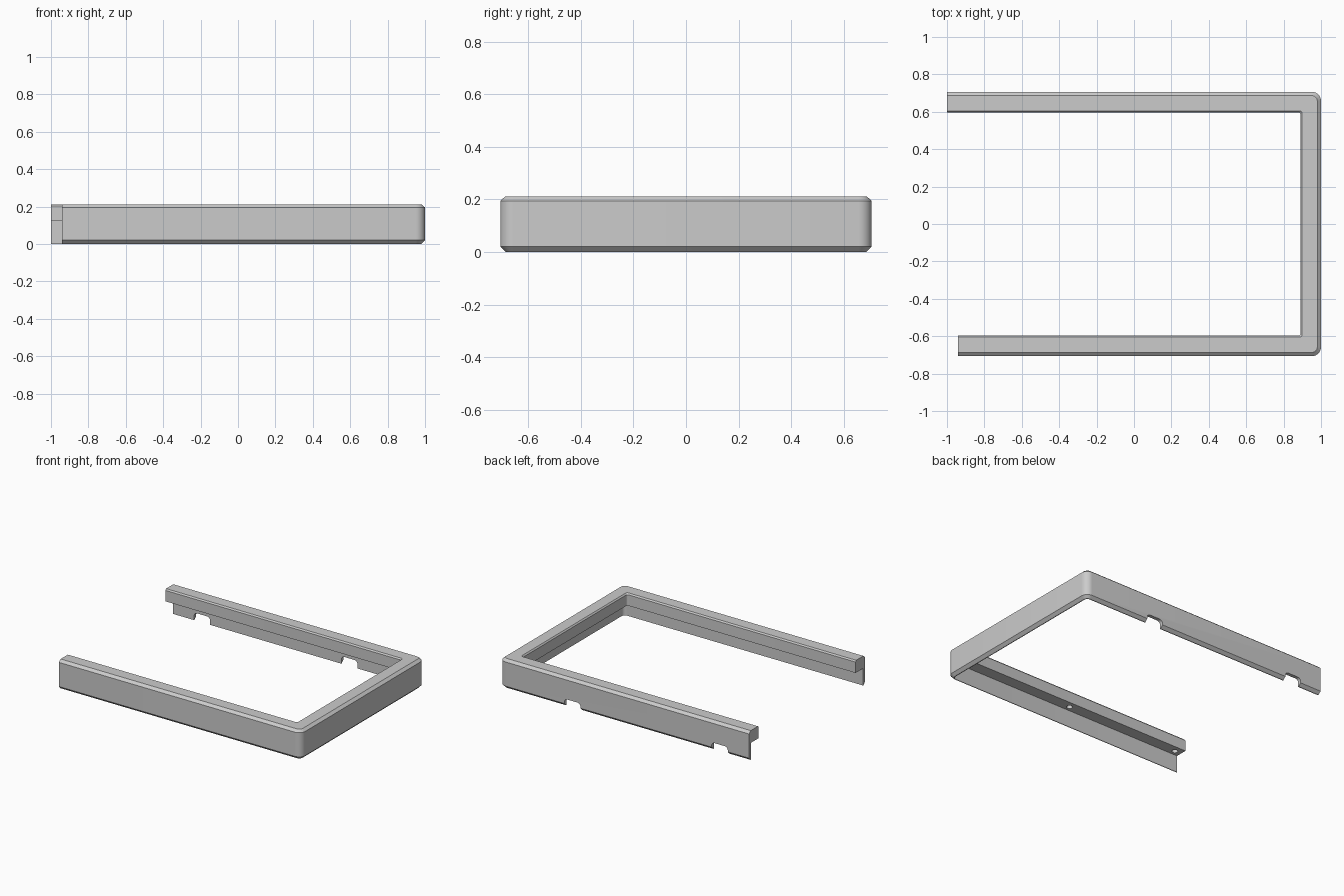
import bpy, bmesh, math
from mathutils import Matrix, Vector

if "Cube" in bpy.data.objects:
    bpy.data.objects.remove(bpy.data.objects["Cube"], do_unlink=True)

HALF_Y = 0.707        # half depth of the frame
CORNER = 0.05         # outer corner radius
STEPS = 8             # segments per rounded corner
FRONT_END, BACK_END = -0.94, -1.0

# Cross-section of the rail: (distance in from the outer face, height)
PROFILE = [(0.0, 0.02), (0.0, 0.195), (0.02, 0.212), (0.102, 0.212),
           (0.11, 0.202), (0.11, 0.123), (0.025, 0.123), (0.025, 0.0), (0.02, 0.0)]

grey = bpy.data.materials.new("plain grey")
grey.use_nodes = True
grey.diffuse_color = (0.6, 0.6, 0.6, 1)
grey.node_tree.nodes["Principled BSDF"].inputs["Base Color"].default_value = (0.6, 0.6, 0.6, 1)


def path(d):
    """Plan path of one profile point, from the front end round to the back end."""
    r = max(CORNER - d, 0.012)
    cx, cy = 1 - d - r, HALF_Y - d - r
    pts = [(FRONT_END, d - HALF_Y)]
    for side in (-1, 1):
        for i in range(STEPS + 1):
            t = math.radians(90 * i / STEPS)
            a = t - math.pi / 2 if side < 0 else t
            pts.append((cx + r * math.cos(a), side * cy + r * math.sin(a)))
    return pts + [(BACK_END, HALF_Y - d)]


def new_object(name, bm):
    bmesh.ops.recalc_face_normals(bm, faces=bm.faces)
    mesh = bpy.data.meshes.new(name)
    bm.to_mesh(mesh)
    bm.free()
    mesh.materials.append(grey)
    obj = bpy.data.objects.new(name, mesh)
    bpy.context.collection.objects.link(obj)
    return obj


# Rail swept round the three sides, with closed ends
bm = bmesh.new()
rows = [[bm.verts.new((x, y, z)) for x, y in path(d)] for d, z in PROFILE]
for a, b in zip(rows, rows[1:] + rows[:1]):
    for i in range(len(a) - 1):
        bm.faces.new((a[i], a[i + 1], b[i + 1], b[i]))
for end in (0, -1):
    bm.faces.new([row[end] for row in rows])
frame = new_object("frame_rail", bm)


def cut(cutter):
    """Subtract a cutter from the rail, then discard it."""
    cutter.hide_render = True
    mod = frame.modifiers.new("cut", 'BOOLEAN')
    mod.operation, mod.solver, mod.object = 'DIFFERENCE', 'EXACT', cutter
    bpy.ops.object.select_all(action='DESELECT')
    bpy.context.view_layer.objects.active = frame
    frame.select_set(True)
    bpy.ops.object.modifier_apply(modifier=mod.name)
    bpy.data.objects.remove(cutter, do_unlink=True)


# Cable notches with rounded tops in the lower edge of the back wall
for x in (-0.765, 0.415):
    w, top, r = 0.065, 0.055, 0.025
    outline = [(x - w, -0.05), (x + w, -0.05)]
    for cx, start in ((x + w - r, 0), (x - w + r, 90)):
        for i in range(7):
            a = math.radians(start + 15 * i)
            outline.append((cx + r * math.cos(a), top - r + r * math.sin(a)))
    bm = bmesh.new()
    face = bm.faces.new([bm.verts.new((px, HALF_Y - 0.06, pz)) for px, pz in outline])
    ext = bmesh.ops.extrude_face_region(bm, geom=[face])
    bmesh.ops.translate(bm, vec=Vector((0, 0.1, 0)),
                        verts=[g for g in ext["geom"] if isinstance(g, bmesh.types.BMVert)])
    cut(new_object("notch_cutter", bm))

# Blind screw holes in the underside of the front rail
for x in (-0.89, 0.01):
    bm = bmesh.new()
    bmesh.ops.create_cone(bm, cap_ends=True, segments=20, radius1=0.02, radius2=0.02,
                          depth=0.08, matrix=Matrix.Translation((x, -0.645, 0.125)))
    cut(new_object("hole_cutter", bm))

bpy.ops.object.shade_smooth_by_angle(angle=math.radians(25))
